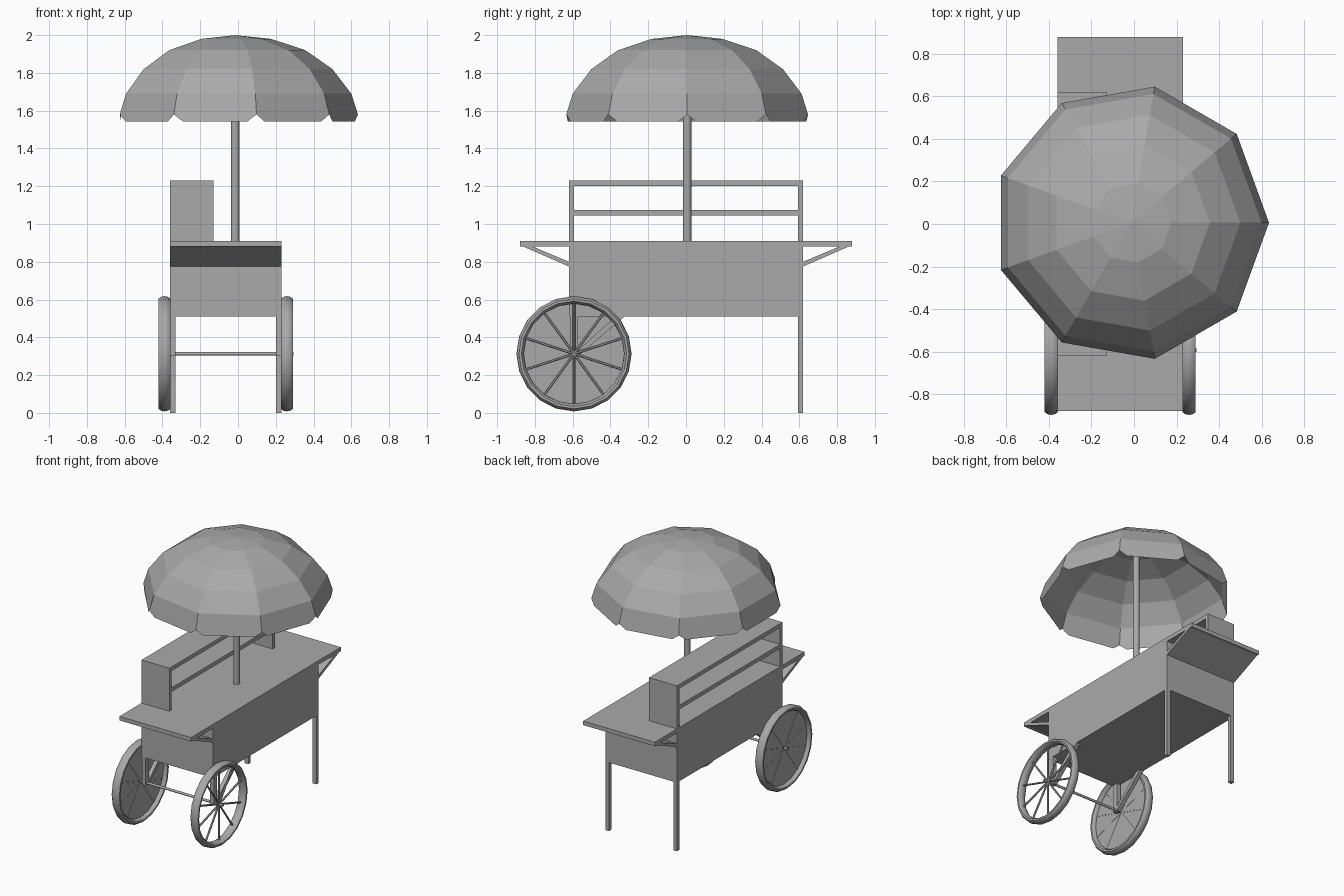
import bpy, bmesh, math
from mathutils import Vector

cube = bpy.data.objects.get("Cube")
if cube:
    bpy.data.objects.remove(cube, do_unlink=True)

grey = bpy.data.materials.new("plain_grey")
GREY = (0.4, 0.4, 0.4, 1)
grey.diffuse_color = GREY
grey.use_nodes = True
grey.node_tree.nodes["Principled BSDF"].inputs["Base Color"].default_value = GREY


def finish(name, bm, smooth=False):
    bmesh.ops.recalc_face_normals(bm, faces=bm.faces)
    mesh = bpy.data.meshes.new(name)
    bm.to_mesh(mesh)
    bm.free()
    mesh.materials.append(grey)
    ob = bpy.data.objects.new(name, mesh)
    bpy.context.collection.objects.link(ob)
    if smooth:
        bpy.ops.object.select_all(action='DESELECT')
        ob.select_set(True)
        bpy.context.view_layer.objects.active = ob
        bpy.ops.object.shade_smooth_by_angle(angle=math.radians(50))
    return ob


def prism(name, x0, x1, outline):
    """Extrude a (y, z) outline from x0 to x1."""
    bm = bmesh.new()
    a, b = ([bm.verts.new((x, y, z)) for y, z in outline] for x in (x0, x1))
    bm.faces.new(a)
    bm.faces.new(b)
    n = len(outline)
    for i in range(n):
        j = (i + 1) % n
        bm.faces.new((a[i], a[j], b[j], b[i]))
    return finish(name, bm)


def box(name, x0, x1, y0, y1, z0, z1):
    return prism(name, x0, x1, [(y0, z0), (y1, z0), (y1, z1), (y0, z1)])


def add_rod(bm, start, end, radius, sides):
    start, end = Vector(start), Vector(end)
    axis = end - start
    matrix = axis.to_track_quat('Z', 'Y').to_matrix().to_4x4()
    matrix.translation = (start + end) / 2
    bmesh.ops.create_cone(bm, cap_ends=True, segments=sides, radius1=radius,
                          radius2=radius, depth=axis.length, matrix=matrix)


def rod(name, start, end, radius, sides=12):
    bm = bmesh.new()
    add_rod(bm, start, end, radius, sides)
    return finish(name, bm, True)


LEFT, RIGHT = 0.23, -0.36
END = 0.62
FLOOR, TOP = 0.51, 0.91
AXLE_Y, AXLE_Z = -0.593, 0.313

# Cart body
box("body", RIGHT, LEFT, -END, END, FLOOR, TOP)

# End tables, each carried by a full-width sloping board
for side, tag in ((-1, "front"), (1, "back")):
    box(tag + "_table", RIGHT, LEFT, side * END, side * 0.88, 0.88, TOP)
    prism(tag + "_table_support", RIGHT, LEFT,
          [(side * y, z) for y, z in ((END, 0.775), (0.86, 0.88), (0.81, 0.88), (END, 0.8))])

# Shelf unit along the right edge
for side, tag in ((-1, "front"), (1, "back")):
    box(tag + "_shelf_end", RIGHT, -0.13, side * 0.593, side * END, TOP, 1.23)
for tag, z in (("middle", 1.045), ("top", 1.2)):
    box(tag + "_shelf", RIGHT, -0.13, -0.593, 0.593, z, z + 0.03)

# Legs, axle supports and diagonal braces
for tag, x in (("right", RIGHT), ("left", LEFT - 0.03)):
    box(tag + "_back_leg", x, x + 0.03, 0.592, END, 0, FLOOR)
    box(tag + "_axle_support", x, x + 0.03, -0.613, -0.573, 0.3, FLOOR)
    prism(tag + "_brace", x, x + 0.03,
          [(-0.573, 0.33), (-0.573, 0.3), (-0.325, FLOOR), (-0.375, FLOOR)])
rod("axle", (-0.422, AXLE_Y, AXLE_Z), (0.294, AXLE_Y, AXLE_Z), 0.009)

# Wheels: oval tyre and ten spokes
SEGMENTS, RING = 20, 10
for tag, cx in (("right", -0.389), ("left", 0.259)):
    bm = bmesh.new()
    rings = []
    for i in range(SEGMENTS):
        a = math.tau * i / SEGMENTS
        ring = []
        for j in range(RING):
            b = math.tau * j / RING
            r = 0.285 + 0.02 * math.cos(b)
            ring.append(bm.verts.new((cx + 0.033 * math.sin(b),
                                      AXLE_Y + r * math.sin(a), AXLE_Z + r * math.cos(a))))
        rings.append(ring)
    for i in range(SEGMENTS):
        p, q = rings[i], rings[(i + 1) % SEGMENTS]
        for j in range(RING):
            k = (j + 1) % RING
            bm.faces.new((p[j], p[k], q[k], q[j]))
    finish(tag + "_tyre", bm, True)

    bm = bmesh.new()
    for i in range(10):
        a = math.tau * i / 10
        add_rod(bm, (cx, AXLE_Y, AXLE_Z),
                (cx, AXLE_Y + 0.28 * math.sin(a), AXLE_Z + 0.28 * math.cos(a)), 0.007, 6)
    finish(tag + "_spokes", bm, True)

# Solid panel filling the right wheel
rod("right_wheel_panel", (-0.394, AXLE_Y, AXLE_Z), (-0.384, AXLE_Y, AXLE_Z), 0.275, SEGMENTS)

# Umbrella pole
PX, PY = -0.015, 0.006
rod("umbrella_pole", (PX, PY, TOP), (PX, PY, 1.99), 0.022, 16)

# Umbrella canopy: nine-sided dome with a notched hem
SIDES = 9
profile = [(0.19, 1.98), (0.372, 1.92), (0.515, 1.82), (0.615, 1.69), (0.65, 1.58)]
bm = bmesh.new()
tip = bm.verts.new((PX, PY, 2))
ribs = []
for i in range(SIDES):
    a = math.tau * i / SIDES
    ribs.append([bm.verts.new((PX + r * math.cos(a), PY + r * math.sin(a), z)) for r, z in profile])
for i in range(SIDES):
    p, q = ribs[i], ribs[(i + 1) % SIDES]
    bm.faces.new((tip, p[0], q[0]))
    for k in range(len(profile) - 2):
        bm.faces.new((p[k], p[k + 1], q[k + 1], q[k]))
    hem = []
    for t in (0.11, 0.89):
        co = p[-1].co.lerp(q[-1].co, t)
        co.z = 1.543
        hem.append(bm.verts.new(co))
    bm.faces.new((p[-2], p[-1], hem[0], hem[1], q[-1], q[-2]))
finish("umbrella_canopy", bm)
